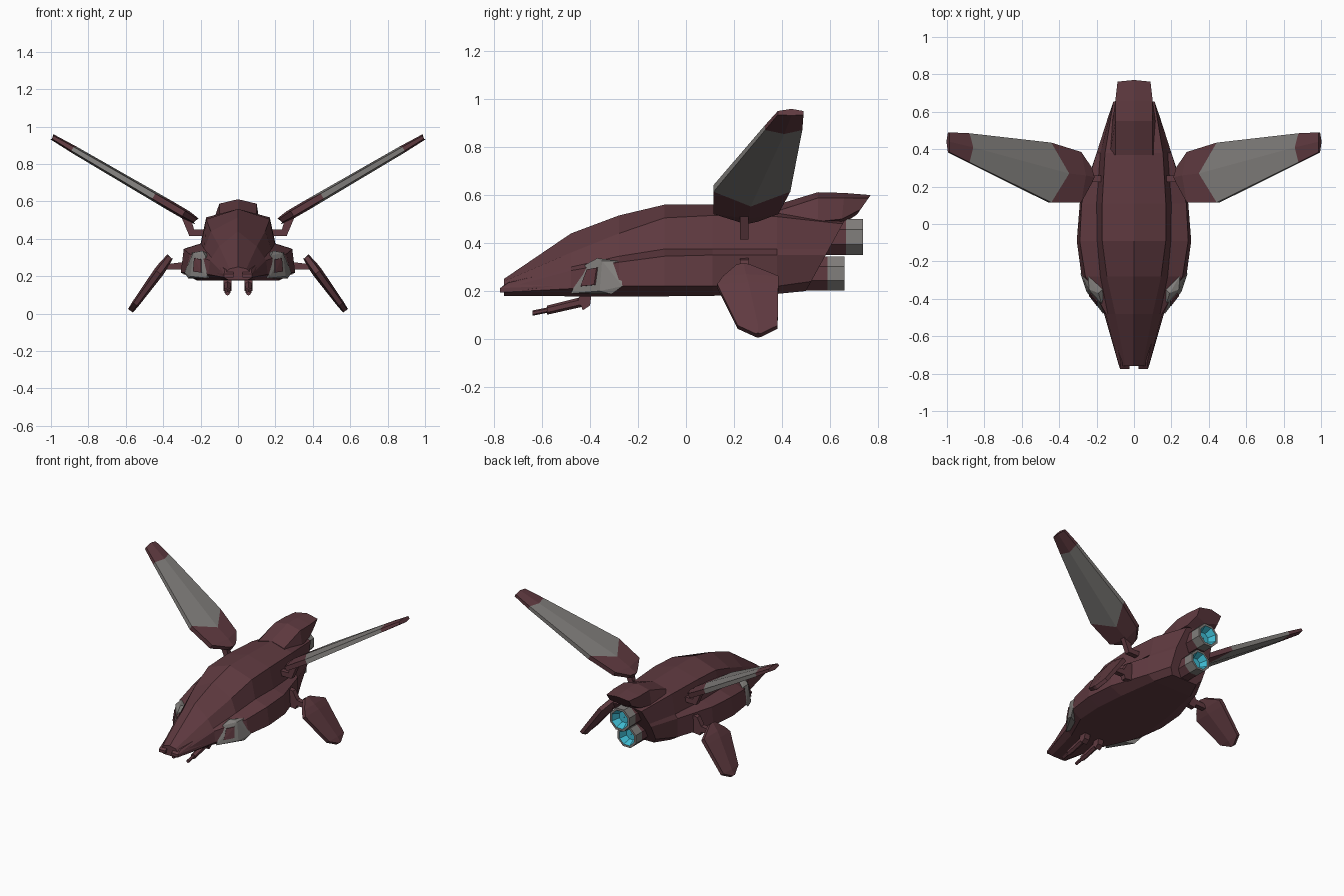
import bpy, bmesh, math
from mathutils import Vector

if "Cube" in bpy.data.objects:
    bpy.data.objects.remove(bpy.data.objects["Cube"])


def material(name, rgb):
    m = bpy.data.materials.new(name)
    m.diffuse_color = (*rgb, 1)
    m.use_nodes = True
    m.node_tree.nodes["Principled BSDF"].inputs["Base Color"].default_value = m.diffuse_color
    return m


MAROON = material("maroon", (0.115, 0.042, 0.051))
GREY = material("grey", (0.22, 0.21, 0.2))
CYAN = material("cyan_glow", (0.05, 0.5, 0.65))


def finish(name, bm, mat, mirror=False):
    bmesh.ops.recalc_face_normals(bm, faces=bm.faces)
    me = bpy.data.meshes.new(name)
    bm.to_mesh(me)
    bm.free()
    me.materials.append(mat)
    ob = bpy.data.objects.new(name, me)
    bpy.context.collection.objects.link(ob)
    if mirror:
        ob.modifiers.new("mirror", "MIRROR")
    return ob


def loft(name, rings, mat, mirror=False, caps=True):
    bm = bmesh.new()
    vs = [[bm.verts.new(p) for p in r] for r in rings]
    n = len(rings[0])
    for a, b in zip(vs, vs[1:]):
        for i in range(n):
            j = (i + 1) % n
            bm.faces.new((a[i], a[j], b[j], b[i]))
    if caps:
        bm.faces.new(vs[0])
        bm.faces.new(vs[-1])
    return finish(name, bm, mat, mirror)


def convex(name, pts, mat, mirror=True):
    bm = bmesh.new()
    for p in pts:
        bm.verts.new(p)
    res = bmesh.ops.convex_hull(bm, input=bm.verts)
    bmesh.ops.delete(bm, geom=[v for v in bm.verts if not v.link_faces], context="VERTS")
    bmesh.ops.dissolve_limit(bm, angle_limit=0.02, verts=bm.verts, edges=bm.edges)
    return finish(name, bm, mat, mirror)


def section(y, shear, top, side, bottom):
    """Symmetric ring from a right-hand half profile, optionally leaning with height."""
    half = [(0, top)] + side + [(0, bottom)]
    full = half + [(-x, z) for x, z in reversed(side)]
    return [(x, y + shear * (z - 0.2), z) for x, z in full]


# Main hull: top ridge, shoulder, waist, sponson top, sponson bottom, belly edge
loft("hull", [
    section(-.76, 0, .25, [(.045, .24), (.07, .215), (.075, .21), (.08, .195), (.05, .18)], .18),
    section(-.48, 0, .44, [(.10, .36), (.14, .30), (.15, .285), (.16, .21), (.12, .178)], .178),
    section(-.28, 0, .515, [(.145, .44), (.18, .345), (.26, .32), (.28, .22), (.21, .178)], .178),
    section(-.09, 0, .56, [(.17, .505), (.197, .375), (.29, .345), (.306, .22), (.22, .178)], .178),
    section(.11, 0, .56, [(.17, .515), (.2, .375), (.28, .35), (.29, .22), (.2, .18)], .182),
    section(.38, 0, .555, [(.155, .51), (.18, .375), (.2, .35), (.2, .22), (.15, .188)], .188),
    section(.5, .55, .50, [(.11, .48), (.13, .375), (.135, .35), (.13, .24), (.1, .2)], .2),
], MAROON)

# Raised tail over the engines
loft("tail", [
    section(.37, 0, .557, [(.1, .53), (.13, .50)], .46),
    section(.55, 0, .612, [(.1, .588), (.115, .49)], .46),
    section(.62, .1, .609, [(.1, .588), (.1, .5)], .475),
    section(.49, .7, .60, [(.088, .587), (.085, .54)], .52),
], MAROON)

# Nose cheeks
convex("nose_cheek", [(x, -.775, z) for x in (.025, .075) for z in (.193, .212)]
       + [(.02, -.74, .24), (.07, -.74, .235), (.06, -.55, .285), (.115, -.55, .28),
          (.06, -.54, .2), (.14, -.54, .222)], MAROON)

# Grey side intakes with a maroon inset plate
front = [Vector(p) for p in ((.165, -.48, .19), (.175, -.42, .31), (.24, -.35, .325), (.255, -.36, .2))]
convex("side_intake", front + [(.19, -.37, .337), (.245, -.28, .326), (.286, -.265, .22),
                               (.265, -.31, .187), (.12, -.4, .2), (.12, -.3, .3)], GREY)


def on_front(u, v):
    return front[0].lerp(front[3], u).lerp(front[1].lerp(front[2], u), v)


out = Vector((.6, -.8, 0))
convex("intake_plate", [on_front(u, v) + out * d for u in (.3, .82) for v in (.22, .8)
                        for d in (-.02, .008)], MAROON)


def fin_rings(rows, x0, z0, slope):
    """Rows: edge x, ridge x, front y, ridge y, back y, edge and ridge half thickness."""
    nrm = Vector((-slope, 0, 1)).normalized()
    rings = []
    for xe, xr, yf, ym, yb, te, tr in rows:
        pts = [(Vector((x, y, z0 + (x - x0) * slope)), t)
               for x, y, t in ((xe, yf, te), (xr, ym, tr), (xe, yb, te))]
        rings.append([p + nrm * t for p, t in pts] + [p - nrm * t for p, t in reversed(pts)])
    return rings


# Upper wings: maroon root, grey blade, maroon tip
wing = fin_rings([
    (.23, .22, .22, .25, .30, .012, .018),
    (.29, .27, .115, .26, .385, .016, .026),
    (.45, .36, .115, .27, .435, .016, .027),
    (.885, .87, .33, .41, .485, .012, .021),
    (.99, .995, .383, .44, .49, .009, .016),
], .985, .94, .583)
loft("wing_root", wing[:3], MAROON, True)
loft("wing_blade", wing[2:4], GREY, True)
loft("wing_tip", wing[3:], MAROON, True)

# Lower landing fins
loft("lower_fin", fin_rings([
    (.365, .362, .21, .24, .27, .012, .018),
    (.40, .40, .155, .25, .385, .014, .026),
    (.425, .425, .13, .26, .385, .014, .028),
    (.55, .55, .215, .3, .382, .012, .02),
    (.575, .575, .29, .3, .312, .012, .016),
], .36, .31, -1.37), MAROON, True)


def strut(name, profile):
    loft(name, [[(x, y, z) for x, z in profile] for y in (.225, .26)], MAROON, True)


# Wing pylons and lower fin arms
strut("wing_pylon", [(.16, .415), (.26, .415), (.30, .51), (.25, .505), (.235, .45), (.16, .45)])
strut("fin_arm", [(.2, .345), (.27, .33), (.30, .275), (.38, .265), (.38, .235),
                  (.30, .235), (.29, .21), (.2, .22)])


def ring(r, y, z, n=8, x=0):
    return [(x + r * math.cos((i + .5) * 2 * math.pi / n), y,
             z + r * math.sin((i + .5) * 2 * math.pi / n)) for i in range(n)]


# Two stacked engines with grey nozzles and glowing bores
for label, end, z, r in (("upper", .738, .425, .082), ("lower", .66, .273, .076)):
    loft(label + "_engine", [ring(r, .38, z), ring(r, end - .07, z)], MAROON)
    loft(label + "_nozzle", [ring(r, end - .07, z), ring(r, end, z), ring(r * .8, end, z)],
         GREY, caps=False)
    bore = [ring(r * .8, end, z), ring(r * .5, end - .05, z)]
    glow = loft(label + "_glow", bore + [ring(.002, end - .05, z)], CYAN, caps=False)
    glow.data.flip_normals() if glow.data.polygons[0].normal.y < 0 else None

# Chin guns: mount block, barrel sleeve and thin muzzle
convex("gun_mount", [(x, y, z) for x in (.035, .077)
                     for y, z in ((-.45, .165), (-.43, .12), (-.40, .14), (-.395, .18), (-.44, .185))],
       MAROON)
loft("gun_barrel", [ring(.019, -.58, .12, 6, .056), ring(.021, -.42, .158, 6, .056)], MAROON, True)
loft("gun_muzzle", [ring(.011, -.64, .108, 6, .056), ring(.011, -.57, .122, 6, .056)], MAROON, True)
